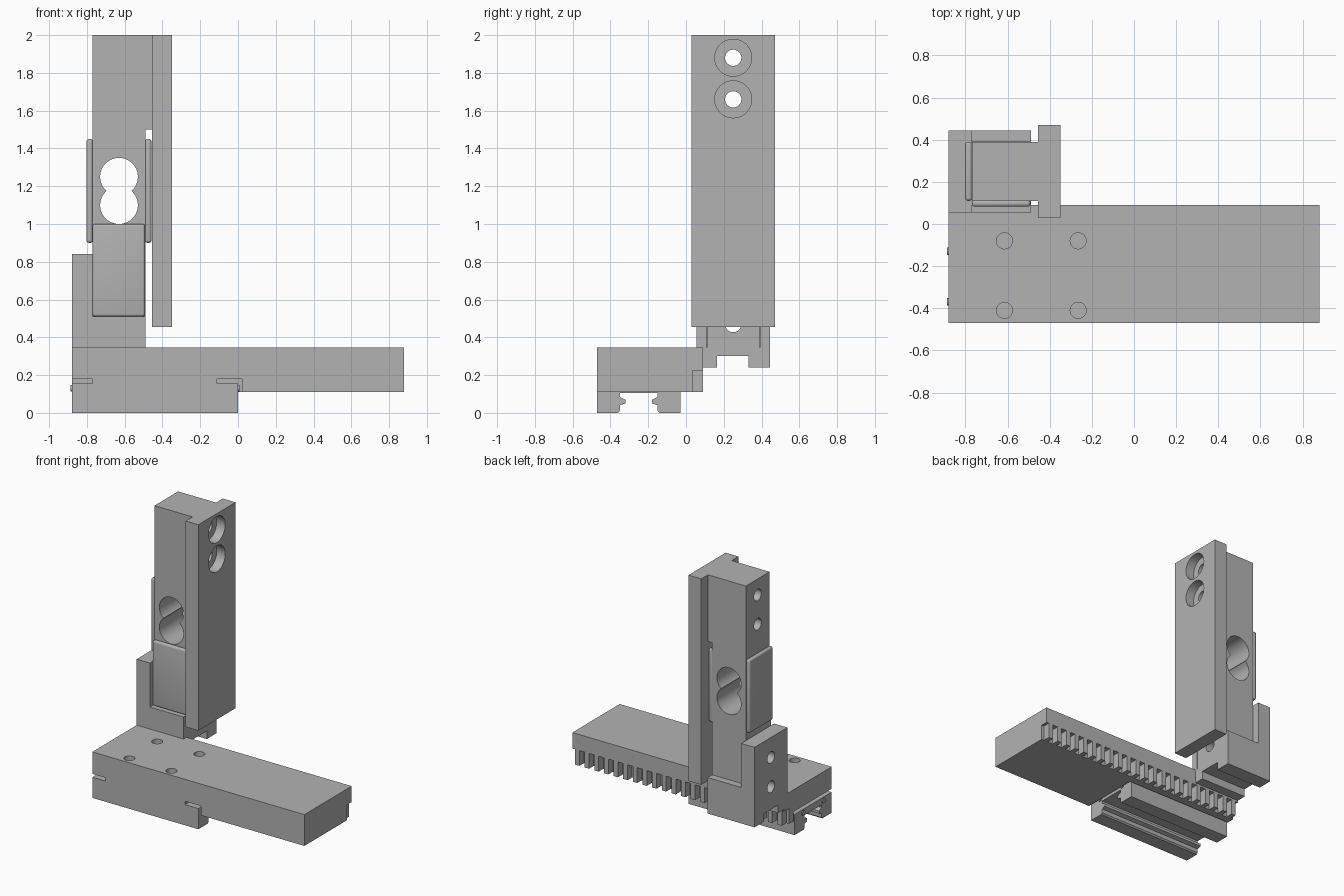
import bpy
import bmesh
import math
from mathutils import Matrix, Vector

if "Cube" in bpy.data.objects:
    bpy.data.objects.remove(bpy.data.objects["Cube"], do_unlink=True)

grey = bpy.data.materials.new("machined grey")
grey.use_nodes = True
colour = (0.45, 0.45, 0.45, 1)
grey.diffuse_color = colour
grey.node_tree.nodes["Principled BSDF"].inputs["Base Color"].default_value = colour


def finish(name, bm):
    bmesh.ops.recalc_face_normals(bm, faces=bm.faces[:])
    mesh = bpy.data.meshes.new(name)
    bm.to_mesh(mesh)
    bm.free()
    mesh.materials.append(grey)
    ob = bpy.data.objects.new(name, mesh)
    bpy.context.collection.objects.link(ob)
    return ob


def box(name, x, y, z):
    bm = bmesh.new()
    size = Matrix.Diagonal((x[1] - x[0], y[1] - y[0], z[1] - z[0], 1))
    centre = Vector((sum(x) / 2, sum(y) / 2, sum(z) / 2))
    bmesh.ops.create_cube(bm, size=1, matrix=Matrix.Translation(centre) @ size)
    return finish(name, bm)


def prism(name, points, axis, start, end):
    """Extrude a (horizontal, z) profile along x or y."""
    bm = bmesh.new()
    place = (lambda h, z: (start, h, z)) if axis == "X" else (lambda h, z: (h, start, z))
    face = bm.faces.new([bm.verts.new(place(h, z)) for h, z in points])
    out = bmesh.ops.extrude_face_region(bm, geom=[face])
    move = Vector((end - start, 0, 0) if axis == "X" else (0, end - start, 0))
    verts = [v for v in out["geom"] if isinstance(v, bmesh.types.BMVert)]
    bmesh.ops.translate(bm, vec=move, verts=verts)
    return finish(name, bm)


def rod(name, centre, radius, length, axis):
    bm = bmesh.new()
    turn = {"X": Matrix.Rotation(math.pi / 2, 4, "Y"),
            "Y": Matrix.Rotation(math.pi / 2, 4, "X"), "Z": Matrix()}[axis]
    bmesh.ops.create_cone(bm, cap_ends=True, segments=40, radius1=radius, radius2=radius,
                          depth=length, matrix=Matrix.Translation(centre) @ turn)
    return finish(name, bm)


def apply(ob):
    graph = bpy.context.evaluated_depsgraph_get()
    mesh = bpy.data.meshes.new_from_object(ob.evaluated_get(graph))
    ob.modifiers.clear()
    ob.data = mesh


def cut(ob, cutters):
    for c in cutters:
        mod = ob.modifiers.new("cut", "BOOLEAN")
        mod.operation = "DIFFERENCE"
        mod.solver = "EXACT"
        mod.object = c
    apply(ob)
    for c in cutters:
        bpy.data.objects.remove(c, do_unlink=True)


def bevel(ob, width):
    mod = ob.modifiers.new("round", "BEVEL")
    mod.width = width
    mod.segments = 4
    apply(ob)


# Sliding plate with guide recess, bolt holes and a rack on the back
plate = box("sliding_plate", (-0.88, 0.88), (-0.47, 0.09), (0.11, 0.345))
cutters = [box("recess", (-1, 0.02), (-0.6, -0.02), (0, 0.18))]
for x in (-0.615, -0.265):
    for y in (-0.08, -0.41):
        cutters.append(rod("bolt_hole", (x, y, 0.3), 0.038, 0.4, "Z"))
pitch = 0.08
for i in range(23):
    x = 0.88 - i * pitch
    cutters.append(box("tooth_gap", (x - 0.022, x + 0.022), (0.035, 0.2), (0, 0.225)))
cut(plate, cutters)

# Linear guide carriage: channel profile mirrored about its centre line
mid = -0.25
half = [(-0.47, 0), (-0.36, 0), (-0.35, 0.01), (-0.35, 0.04), (-0.32, 0.05),
        (-0.32, 0.07), (-0.35, 0.085), (-0.35, 0.105)]


def channel(top):
    right = [(2 * mid - y, z) for y, z in reversed(half)]
    return half + right + [(2 * mid + 0.47, top), (-0.47, top)]


prism("guide_carriage", channel(0.18), "X", -0.77, -0.11)
for name, a, b in (("right_end_cap", -0.88, -0.77), ("left_end_cap", -0.11, 0)):
    prism(name, channel(0.155), "X", a, b)
for y in (-0.37, -0.13):
    for x in (-0.88, 0):
        rod("end_cap_screw", (x, y, 0.13), 0.018, 0.014, "X")

# Mounting bracket with a pocket for the beam
cy = 0.25
bracket = prism("mounting_bracket", [(-0.88, 0.24), (-0.49, 0.24), (-0.49, 0.51),
                (-0.77, 0.51), (-0.77, 0.84), (-0.88, 0.84)], "Y", 0.055, 0.445)
cut(bracket, [box("pocket", (-0.77, -0.4), (0.108, 0.392), (0.345, 0.7)),
              box("groove", (-1, -0.4), (0.165, 0.33), (0.1, 0.3))]
    + [rod("hole", (-0.85, cy, z), 0.043, 0.3, "X") for z in (0.47, 0.69)])

# Sensing beam, thicker at the top, with a double bore and cross holes
beam = prism("sensing_beam", [(-0.77, 0.345), (-0.49, 0.345), (-0.49, 1.5), (-0.455, 1.5),
             (-0.455, 2), (-0.77, 2)], "Y", 0.11, 0.39)
cut(beam, [rod("bore", (-0.63, cy, z), 0.1, 1, "Y") for z in (1.1, 1.25)]
    + [rod("hole", (-0.6, cy, z), 0.043, 1, "X") for z in (0.47, 0.69, 1.66, 1.88)])

# Rounded gauge pads on both sides of the beam
for name, a, b in (("right_gauge_pad", -0.802, -0.768), ("left_gauge_pad", -0.492, -0.458)):
    bevel(box(name, (a, b), (0.11, 0.39), (0.9, 1.45)), 0.014)

# Cover on the front of the beam
bevel(box("front_cover", (-0.77, -0.492), (0.082, 0.115), (0.51, 1.0)), 0.014)

# Finger plate with counterbored holes
finger = box("finger_plate", (-0.455, -0.35), (0.03, 0.47), (0.455, 2))
cut(finger, [rod("hole", (-0.4, cy, z), 0.043, 0.4, "X") for z in (1.66, 1.88)]
    + [rod("counterbore", (-0.36, cy, z), 0.098, 0.12, "X") for z in (1.66, 1.88)])

# Smooth the bores and rounded edges only
for ob in bpy.context.collection.objects:
    if ob.type == "MESH":
        ob.select_set(True)
        bpy.context.view_layer.objects.active = ob
bpy.ops.object.shade_smooth_by_angle(angle=math.radians(30))
